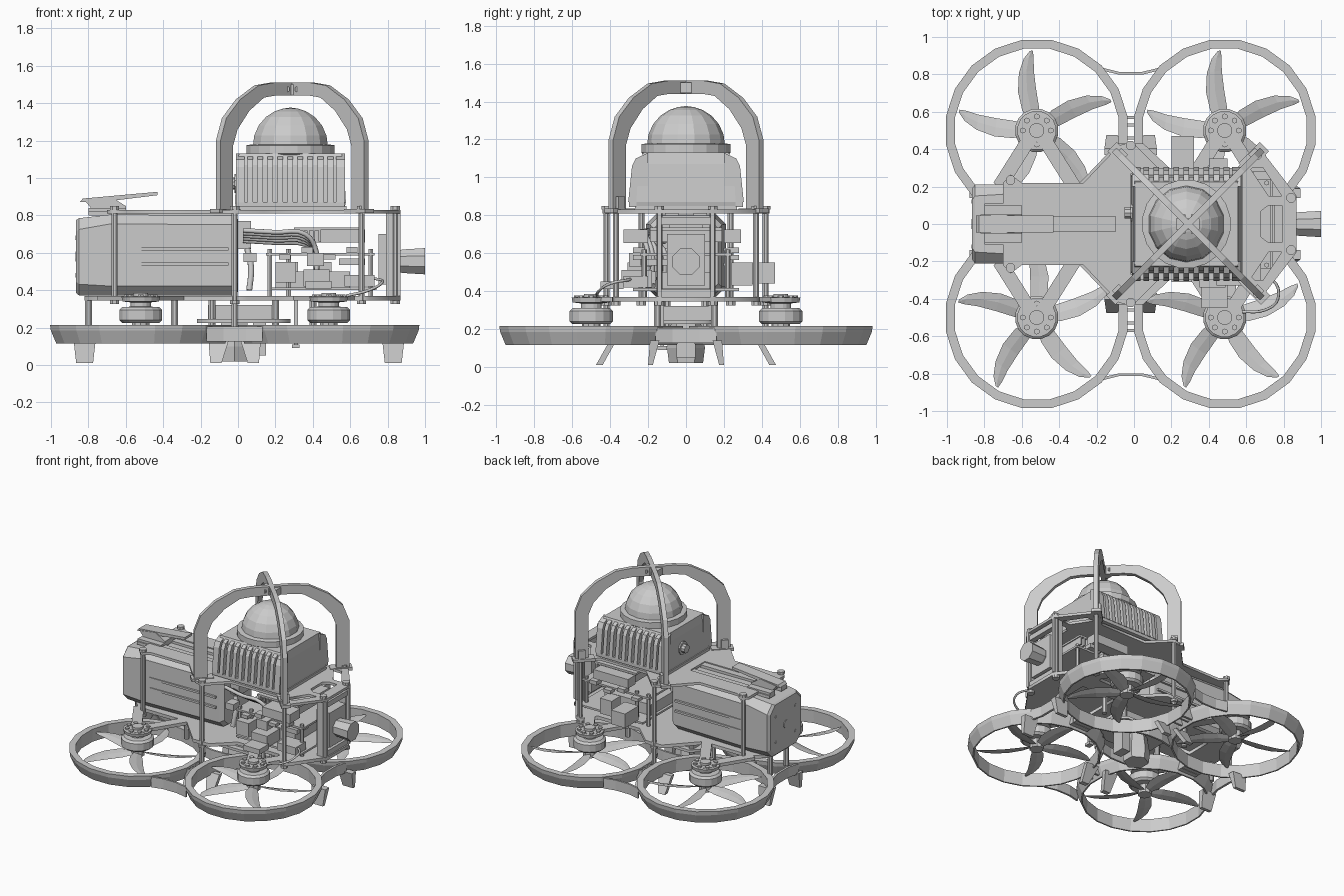
import bpy, bmesh
from math import sin, cos, pi, radians
from mathutils import Vector, Matrix

if "Cube" in bpy.data.objects:
    bpy.data.objects.remove(bpy.data.objects["Cube"])

# ---------- helpers ----------
def link(name, me):
    ob = bpy.data.objects.new(name, me)
    bpy.context.collection.objects.link(ob)
    return ob

def loft(name, rings, loop=False, mat=None):
    """Skin through equal-sized rings of points; cap the ends or loop round."""
    bm = bmesh.new()
    vs = [[bm.verts.new(p) for p in r] for r in rings]
    n = len(rings[0])
    for a, b in zip(vs, vs[1:] + vs[:1] if loop else vs[1:]):
        for i in range(n):
            bm.faces.new((a[i], a[(i + 1) % n], b[(i + 1) % n], b[i]))
    if not loop:
        bm.faces.new(vs[0]); bm.faces.new(vs[-1])
    if mat:
        bm.transform(mat)
    bmesh.ops.recalc_face_normals(bm, faces=bm.faces)
    me = bpy.data.meshes.new(name)
    bm.to_mesh(me); bm.free()
    return link(name, me)

def prism(name, pts, a, b, axis='z', mat=None):
    f = {'x': lambda p, h: (h, p[0], p[1]), 'y': lambda p, h: (p[0], h, p[1]),
         'z': lambda p, h: (p[0], p[1], h)}[axis]
    return loft(name, [[f(p, h) for p in pts] for h in (a, b)], mat=mat)

def box(name, x, y, z, mat=None):
    return prism(name, [(x[0], y[0]), (x[1], y[0]), (x[1], y[1]), (x[0], y[1])], z[0], z[1], mat=mat)

def lathe(name, c, prof, n=16, loop=False, axis='z'):
    """Turned part about an axis through c; prof holds (radius, height)."""
    f = {'z': lambda u, v, h: (c[0] + u, c[1] + v, h), 'x': lambda u, v, h: (h, c[0] + u, c[1] + v),
         'y': lambda u, v, h: (c[0] + u, h, c[1] + v)}[axis]
    return loft(name, [[f(r * cos(2 * pi * (i + .5) / n), r * sin(2 * pi * (i + .5) / n), h)
                        for i in range(n)] for r, h in prof], loop)

def plate(name, loops, z0, z1):
    """Flat cut plate: first loop is the outline, the rest are holes."""
    cu = bpy.data.curves.new(name, 'CURVE')
    cu.dimensions, cu.fill_mode, cu.extrude = '2D', 'BOTH', (z1 - z0) / 2
    for pts in loops:
        s = cu.splines.new('POLY')
        s.points.add(len(pts) - 1)
        for q, p in zip(s.points, pts):
            q.co = (p[0], p[1], 0, 1)
        s.use_cyclic_u = True
    ob = link(name, cu)
    ob.location.z = (z0 + z1) / 2

def tube(name, pts, r):
    cu = bpy.data.curves.new(name, 'CURVE')
    cu.dimensions, cu.bevel_depth, cu.bevel_resolution, cu.resolution_u = '3D', r, 1, 4
    s = cu.splines.new('BEZIER')
    s.bezier_points.add(len(pts) - 1)
    for q, p in zip(s.bezier_points, pts):
        q.co = p
        q.handle_left_type = q.handle_right_type = 'AUTO'
    link(name, cu)

def bar(name, a, b, w, z0, z1):
    a, b = Vector(a), Vector(b)
    d = (b - a).normalized() * w / 2
    n = Vector((-d.y, d.x))
    prism(name, [a + n, b + n, b - n, a - n], z0, z1)

def both(half):  # mirror a half outline (y >= 0) into a closed one
    return half + [(x, -y) for x, y in reversed(half)]

S = (1, -1)
L, R, M = -.52, .485, -.018   # motor columns and the line between them

# ---------- ducts, motors, propellers, arms ----------
for cx in (L, R):
    for s in S:
        c = (cx, .5 * s)
        lathe('duct_ring', c, [(.491, .215), (.487, .185), (.457, .115), (.446, .115), (.443, .215)], 20, True)
        lathe('motor', c, [(.1, .225), (.117, .24), (.117, .295), (.1, .31), (.055, .312), (.055, .335),
                           (.1, .34), (.105, .365), (.04, .368), (.04, .385), (.015, .385)], 16)
        for k in range(8):
            a = k * pi / 4
            p = (c[0] + .075 * cos(a), c[1] + .075 * sin(a))
            lathe('motor_bolt', p, [(.016, .36), (.016, .378)], 6)
        lathe('propeller_hub', c, [(.05, .16), (.05, .225)], 10)
        # swept, twisted blades
        for k in range(5):
            rows = []
            for r, w, sw in ((.04, .03, 0), (.12, .05, .012), (.22, .052, .014), (.32, .042, 0), (.39, .028, -.025), (.425, .008, -.045)):
                tw = .5 - r * .7
                u, h = w * cos(tw), w * sin(tw) * .7
                rows.append([(r, s * (sw - u), .185 - h), (r, s * sw, .189), (r, s * (sw + u), .185 + h), (r, s * sw, .181)])
            loft('propeller_blade', rows, mat=Matrix.Translation((c[0], c[1], 0)) @ Matrix.Rotation(radians(95 + 5 * s + 72 * k), 4, 'Z'))
        # V-shaped motor arms
        for dx in (-.2, .2):
            bar('motor_arm', (cx + dx * .15, .47 * s), (cx + dx, .2 * s), .075, .345, .37)
        lathe('motor_mount', c, [(.085, .345), (.085, .368)], 10)

# ---------- duct bridges and landing feet ----------
for s in S:
    for y in (.82, .18):
        k = -1 if y > .5 else 1
        o = [(M - .15, y), (M - .06, y + k * .022), (M + .06, y + k * .022), (M + .15, y)]
        prism('duct_bridge', [(x, s * v) for x, v in o + [(x, v + .015) for x, v in reversed(o)]], .125, .205)
    ex = M + s * .83
    o = [(ex, .16), (ex - s * .025, .07), (ex - s * .025, -.07), (ex, -.16)]
    prism('duct_end_bridge', o + [(x + .018 * s, y) for x, y in reversed(o)], .125, .205)
    for y in (.46, .53, .57):
        box('duct_rung', (M - .04, M + .04), (s * y - .008, s * y + .008), (.13, .205))
    for cx in (L, R):
        box('duct_joint', (cx - .08, cx + .08), (s * .02 - .018, s * .02 + .018), (.13, .205))
    # middle feet, splayed outward under each duct
    for e in S:
        loft('middle_foot', [[(M + e * x, s * y, z) for x, y in ((x0, y0), (x1, y0), (x1, y0 + .035), (x0, y0 + .035))]
                             for x0, x1, y0, z in ((.03, .14, .37, .135), (.07, .13, .44, .01))])
    for ex in (-.82, .83):
        loft('end_foot', [[(ex + x, s * y, z) for x, y in ((-a, y0), (a, y0), (a, y0 + t), (-a, y0 + t))]
                          for a, y0, t, z in ((.06, .14, .05, .14), (.045, .175, .025, .01))])

# ---------- frame plates ----------
plate('lower_plate', [both([(-.82, .11), (-.72, .21), (-.3, .21), (-.09, .43), (.05, .43), (.2, .29), (.56, .29), (.64, .39), (.7, .37), (.87, .13)]),
                      both([(-.6, .1), (-.3, .1)]), both([(.3, .15), (.6, .15)])], .345, .37)
tri = lambda s: [(.62, s * .3), (.69, s * .3), (.79, s * .15), (.72, s * .15)]
plate('upper_plate', [both([(-.7, .22), (-.66, .265), (-.6, .22), (-.27, .22), (-.08, .42), (-.01, .44), (.14, .29), (.54, .29),
                            (.65, .4), (.7, .37), (.87, .15)]),
                      both([(-.6, .09), (-.1, .09)]), both([(.68, .07), (.72, .1), (.79, .1), (.79, .04)]), tri(1), tri(-1)], .81, .83)
plate('belly_plate', [both([(-.22, .1), (-.14, .17), (.2, .17), (.28, .1)])], .225, .245)

# ---------- standoffs with screw heads ----------
for s in S:
    for x, y, z in ((-.66, .235, .345), (M, .42, .2), (.66, .37, .345), (.84, .14, .345)):
        lathe('standoff', (x, s * y), [(.017, z), (.017, .83)], 8)
        for h in (.325, .83):
            lathe('screw_head', (x, s * y), [(.027, h), (.027, h + .02)], 8)
    for x, y in ((-.8, .1), (-.34, .15), (-.14, .13), (.2, .13), (.4, .15)):
        lathe('lower_standoff', (x, s * y), [(.02, .2), (.02, .35)], 8)

# ---------- battery with rails and tail antenna ----------
def oct_x(x, w, z0, z1, c):
    return [(x, y, z) for y, z in ((-w, z0 + c), (-w + c, z0), (w - c, z0), (w, z0 + c), (w, z1 - c), (w - c, z1), (c - w, z1), (-w, z1 - c))]
loft('battery', [oct_x(-.865, .19, .385, .775, .06), oct_x(-.85, .21, .372, .785, .06), oct_x(-.68, .21, .372, .805, .05),
                 oct_x(-.03, .19, .372, .8, .05), oct_x(0, .17, .39, .78, .05)])
for s in S:
    box('top_rail', (-.8, -.02), (s * .075 - .035, s * .075 + .035), (.8, .822))
    for z in (.54, .62):
        box('battery_side_strip', (-.62, -.05), (s * .205 - .008, s * .205 + .008), (z - .008, z + .008))
    box('antenna_foot', (-.8, -.6), (s * .07 - .03, s * .07 + .03), (.815, .84))
prism('antenna_bracket', [(-.77, .82), (-.6, .82), (-.6, .85), (-.68, .9), (-.82, .88)], -.05, .05, 'y')
prism('tail_antenna', [(-.845, .872), (-.83, .89), (-.43, .926), (-.43, .908), (-.7, .875)], -.045, .045, 'y')
lathe('battery_end_cap', (0, .58), [(.03, -.87), (.03, -.86)], 8, axis='x')
for y, z in ((.12, .48), (-.12, .48), (.12, .68), (-.12, .68)):
    lathe('battery_end_screw', (y, z), [(.012, -.87), (.012, -.86)], 6, axis='x')

# ---------- power leads and plug ----------
box('power_plug', (-.01, .07), (-.09, .09), (.62, .77))
for k in range(5):
    y, z = -.2 + .022 * k, .72 - .014 * k
    tube('power_lead', [(.03, y, z), (.2, y - .03, z - .01), (.36, y - .03, z - .02), (.42, y, .6), (.42, y, .5)], .014)
tube('balance_lead', [(.05, -.1, .62), (.07, -.13, .52), (.06, -.15, .4)], .018)
tube('signal_wire', [(.62, -.3, .47), (.74, -.3, .46), (.77, -.4, .44), (.7, -.46, .4), (.58, -.47, .37)], .008)
box('lead_bracket', (.03, .1), (-.2, -.12), (.55, .6))

# ---------- electronics bay ----------
for n, x, y, z in (('upper_board', (.15, .73), (-.24, .24), (.585, .6)), ('lower_board', (.18, .74), (-.28, .28), (.4, .415)),
                   ('heat_sink', (.3, .66), (-.19, .19), (.72, .735)), ('processor', (.54, .68), (-.24, -.1), (.535, .57)),
                   ('speed_controller', (.57, .73), (-.33, -.2), (.42, .48)), ('network_port', (.2, .32), (.3, .47), (.44, .55)),
                   ('receiver', (.4, .5), (.24, .35), (.43, .55)), ('upper_module', (.44, .68), (-.33, -.2), (.655, .725)),
                   ('upper_module', (.3, .6), (.2, .29), (.655, .725)), ('relay', (.2, .31), (-.31, -.16), (.44, .55)),
                   ('relay', (.35, .49), (-.34, -.18), (.42, .51)), ('relay', (.37, .46), (-.3, -.18), (.53, .6)),
                   ('side_terminal', (.36, .5), (-.45, -.33), (.41, .45)), ('core_block', (.2, .6), (-.15, .15), (.415, .5))):
    box(n, x, y, z)
for k in range(12):
    x = .31 + .03 * k
    box('heat_sink_fin', (x, x + .012), (-.19, .19), (.66, .725))
for s in S:
    for x in (.17, .27, .71):
        lathe('board_post', (x, s * .22), [(.014, .37), (.014, .62)], 6)
    for k in range(4):
        box('board_connector', (.22 + k * .12, .28 + k * .12), (s * .25 - .03, s * .25 + .03), (.6 if k % 2 else .565, .63 if k % 2 else .59))

# ---------- forward camera ----------
box('camera_body', (.75, .865), (-.1, .1), (.43, .7))
for s in S:
    box('camera_side_plate', (.79, .87), (s * .14 - .01, s * .14 + .01), (.37, .81))
    box('camera_cross_bar', (.82, .86), (-.14, .14), (.58 + s * .19 - .02, .58 + s * .19 + .02))
lathe('camera_lens', (0, .555), [(.06, .85), (.068, .88), (.076, 1)], 8, axis='x')

# ---------- belly sensors ----------
box('belly_body', (-.16, .22), (-.13, .13), (.245, .32))
lathe('belly_sensor', (-.02, 0), [(.09, .02), (.1, .1), (.08, .225)], 6)
box('belly_sensor_side', (.08, .15), (-.05, .05), (.05, .23))
box('belly_probe', (.29, .33), (-.15, -.1), (.09, .11))
box('belly_probe_stem', (.3, .32), (-.135, -.115), (.1, .35))

# ---------- domed scanner ----------
C = .28
rect = lambda a, b, z: [(C - a, -b, z), (C + a, -b, z), (C + a, b, z), (C - a, b, z)]
box('scanner_base', (C - .3, C + .3), (-.27, .27), (.83, .85))
loft('scanner_core', [rect(.29, .26, .84), rect(.297, .262, .87), rect(.285, .25, 1.07), rect(.275, .225, 1.13)])
for s in S:
    box('scanner_skirt', (C - .29, C + .29), (s * .275 - .025, s * .275 + .025), (.845, .872))
    for k in range(11):
        x, w = C - .268 + .0536 * k, .024 if k in (0, 10) else .015
        prism('scanner_fin', [(s * y, z) for y, z in ((.2, .86), (.305, .87), (.285, 1.06), (.265, 1.1), (.2, 1.13))], x - w, x + w, 'x')
lathe('scanner_collar', (C, 0), [(.22, 1.115), (.238, 1.13), (.238, 1.175), (.205, 1.18)], 20)
lathe('scanner_dome', (C, 0), [(.205 * cos(a), 1.175 + .2 * sin(a)) for a in (0, .26, .56, .86, 1.14, 1.36)] + [(.005, 1.376)], 14)
lathe('scanner_connector', (.06, .97), [(.05, .02), (.05, -.02), (.032, -.02), (.032, -.05)], 10, axis='x')

# ---------- crossed guard hoops ----------
out = [(.56, .83), (.56, 1.2), (.515, 1.32), (.41, 1.42), (.27, 1.495), (.15, 1.51)]
inn = [(.15, 1.44), (.23, 1.43), (.34, 1.36), (.43, 1.26), (.465, 1.17), (.465, .83)]
hoop = out + [(-u, z) for u, z in reversed(out)] + [(-u, z) for u, z in reversed(inn)] + inn
for s in S:
    T = Matrix.Translation((.29, 0, 0)) @ Matrix.Rotation(s * pi / 4, 4, 'Z')
    prism('guard_hoop', hoop, -.017, .017, 'y', T)
    for e in S:
        box('hoop_clamp', sorted((e * .49, e * .54)), (.015, .035), (.83, .9), T)
        box('hoop_clamp_base', sorted((e * .42, e * .58)), (-.03, .04), (.812, .835), T)
    lathe('hoop_screw', (.29 + s * .03, 1.475), [(.018, -.05), (.018, .05)], 6, axis='y')
box('hoop_joint', (.225, .35), (-.03, .03), (1.445, 1.5))
